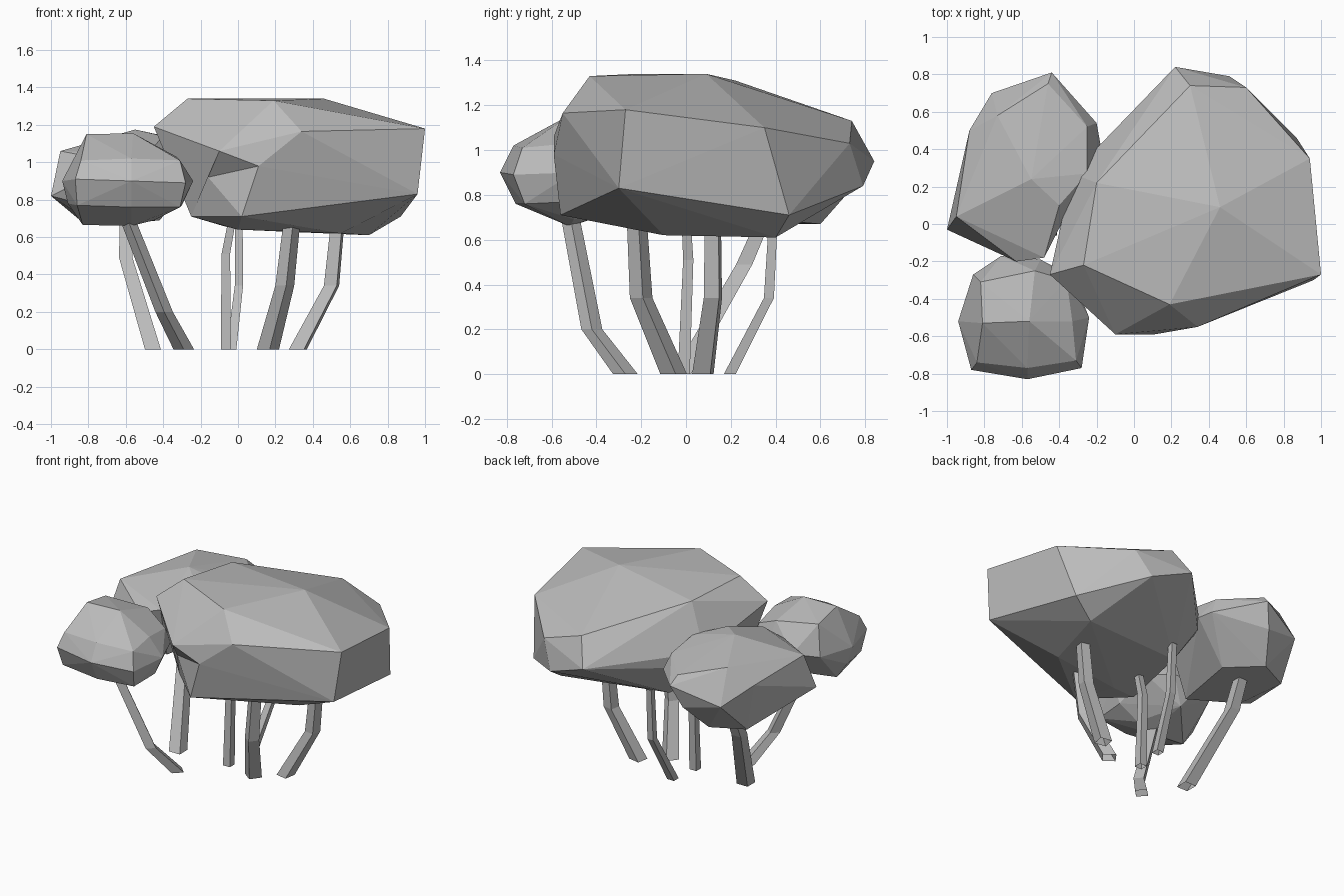
import bpy, bmesh, math
from mathutils import Vector

if "Cube" in bpy.data.objects:
    bpy.data.objects.remove(bpy.data.objects["Cube"], do_unlink=True)

grey = bpy.data.materials.new("plain grey")
grey.use_nodes = True
grey.diffuse_color = (0.5, 0.5, 0.5, 1)
grey.node_tree.nodes["Principled BSDF"].inputs["Base Color"].default_value = (0.5, 0.5, 0.5, 1)


def finish(name, bm):
    bmesh.ops.recalc_face_normals(bm, faces=bm.faces)
    mesh = bpy.data.meshes.new(name)
    bm.to_mesh(mesh)
    bm.free()
    mesh.materials.append(grey)
    bpy.context.collection.objects.link(bpy.data.objects.new(name, mesh))


def foliage(name, corners, dents=()):
    """Faceted leaf clump wrapped around its corners; a dent pulls an edge's middle inward."""
    bm = bmesh.new()
    verts = {c: bm.verts.new(c) for c in corners}
    hull = bmesh.ops.convex_hull(bm, input=bm.verts)
    spare = {v for v in hull["geom_interior"] + hull["geom_unused"]
             if isinstance(v, bmesh.types.BMVert)}
    bmesh.ops.delete(bm, geom=list(spare), context="VERTS")
    for start, end, target in dents:
        edge = bm.edges.get((verts[start], verts[end]))
        if edge:
            middle = bmesh.utils.edge_split(edge, verts[start], 0.5)[1]
            middle.co = target
            for face in list(middle.link_faces):
                far = [v for v in face.verts
                       if v != middle and v not in (verts[start], verts[end])]
                bmesh.utils.face_split(face, middle, far[0])
    finish(name, bm)


def trunk(name, path, radius, turn):
    """Four-sided open bent stem with level cuts at each bend."""
    bm = bmesh.new()
    rings = []
    for point, taper in zip(path, (1, 0.85, 0.75)):
        rings.append([bm.verts.new(Vector(point) + radius * taper * Vector(
            (math.cos(turn + k * math.pi / 2), math.sin(turn + k * math.pi / 2), 0)))
            for k in range(4)])
    for low, high in zip(rings, rings[1:]):
        for k in range(4):
            n = (k + 1) % 4
            bm.faces.new((low[k], low[n], high[n], high[k]))
    finish(name, bm)


# Large clump: crown, shoulders, then underside
foliage("large_foliage", [
    (.46, .09, 1.34), (-.27, -.22, 1.34), (.19, -.43, 1.33), (-.2, .22, 1.31),
    (1, -.27, 1.18), (.94, .35, 1.1), (.6, .73, 1.03), (.3, .74, 1.13),
    (-.45, -.27, 1.19), (.34, -.55, 1.165), (-.1, -.59, 1.06), (.11, -.59, .98),
    (.22, .84, .95), (.51, .79, .84), (-.33, .27, 1), (-.22, .37, .9),
    (.96, -.3, .83), (.87, .46, .71), (.02, -.56, .71), (-.25, -.3, .71),
    (.7, .4, .61), (.55, -.1, .62), (0, -.2, .64), (-.08, .3, .66)],
    dents=[((-.1, -.59, 1.06), (.02, -.56, .71), (-.16, -.45, .92))])

# Medium clump at the back
foliage("medium_foliage", [
    (-.55, .24, 1.175), (-.95, .04, 1.06), (-1, -.03, .82), (-.88, .5, 1),
    (-.73, .58, 1.12), (-.46, .75, 1.06), (-.76, .7, .89), (-.44, .81, 1),
    (-.5, .75, .84), (-.25, .52, 1.07), (-.2, .54, .95), (-.18, .43, .95),
    (-.25, .27, 1.11), (-.63, -.2, 1), (-.48, -.18, 1.05), (-.4, .1, 1.14),
    (-.82, .49, .67), (-.6, .6, .67), (-.8, .1, .69), (-.5, -.08, .69),
    (-.42, .38, .69)])

# Small clump at the front: rows from top to bottom
foliage("small_foliage", [
    (-.81, -.53, 1.15), (-.56, -.52, 1.155), (-.33, -.52, 1.03),
    (-.82, -.31, 1.11), (-.53, -.25, 1.08), (-.36, -.3, 1),
    (-.84, -.74, 1.01), (-.57, -.77, 1.02), (-.31, -.73, 1.01),
    (-.87, -.78, .91), (-.57, -.83, .9), (-.28, -.77, .89),
    (-.94, -.52, .9), (-.24, -.5, .9), (-.86, -.27, .9), (-.71, -.17, .92),
    (-.5, -.19, .92), (-.33, -.28, .9), (-.86, -.73, .77), (-.57, -.76, .76),
    (-.31, -.72, .76), (-.91, -.5, .78), (-.3, -.5, .77), (-.6, -.25, .75),
    (-.83, -.5, .665), (-.57, -.52, .66), (-.45, -.5, .69)])

# Bent trunks: base, bend and top
QUARTER = math.pi / 4
trunk("back_clump_trunk", [(-.455, -.02, 0), (-.6, .26, .49), (-.6, .36, .72)], .06, QUARTER)
trunk("front_clump_trunk", [(-.29, -.27, 0), (-.395, -.42, .2), (-.6, -.52, .72)], .055, 0)
trunk("left_middle_trunk", [(-.065, -.01, 0), (-.065, .01, .51), (-.03, 0, .7)], .038, QUARTER)
trunk("rear_trunk", [(-.035, .195, 0), (.005, .37, .34), (.005, .39, .7)], .037, QUARTER)
trunk("front_trunk", [(.16, -.055, 0), (.25, -.2, .34), (.29, -.22, .7)], .06, .15)
trunk("right_trunk", [(.32, .075, 0), (.5, .12, .34), (.535, .12, .7)], .058, .6)
